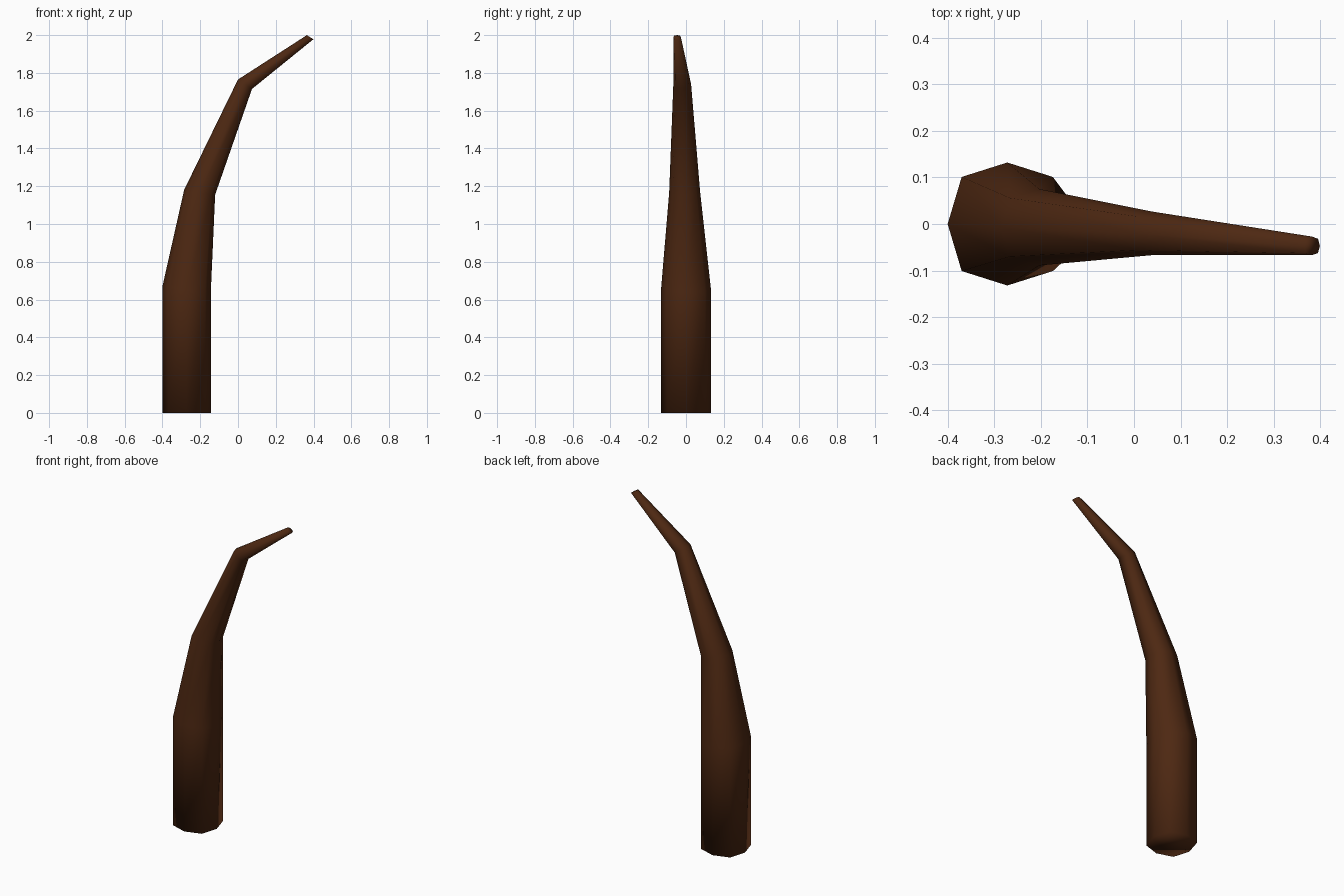
import bpy, bmesh
from mathutils import Vector

if "Cube" in bpy.data.objects:
    bpy.data.objects.remove(bpy.data.objects["Cube"])

# Rings along the horn: centre, half-width vector in the bend plane, half-depth along y
RINGS = [
    ((-0.272, 0.0, 0.0), (0.128, 0, 0.0), 0.132),
    ((-0.272, 0.0, 0.655), (0.128, 0, -0.015), 0.132),
    ((-0.203, -0.007, 1.168), (0.082, 0, -0.013), 0.082),
    ((0.037, -0.02, 1.74), (0.037, 0, -0.025), 0.047),
    ((0.382, -0.047, 1.989), (0.017, 0, -0.011), 0.02),
]
D = 0.765  # diagonal corners sit slightly outside a true circle
OCTAGON = [(1, 0), (D, D), (0, 1), (-D, D), (-1, 0), (-D, -D), (0, -1), (D, -D)]

# Curved, tapering eight-sided horn with closed ends
bm = bmesh.new()
loops = []
for centre, side, depth in RINGS:
    c, s, d = Vector(centre), Vector(side), Vector((0, depth, 0))
    loops.append([bm.verts.new(c + s * u + d * v) for u, v in OCTAGON])
for a, b in zip(loops, loops[1:]):
    for i in range(8):
        j = (i + 1) % 8
        bm.faces.new((a[i], a[j], b[j], b[i]))
bm.faces.new(loops[0][::-1])
bm.faces.new(loops[-1])
bmesh.ops.recalc_face_normals(bm, faces=bm.faces)
for f in bm.faces:
    f.smooth = True

mesh = bpy.data.meshes.new("horn")
bm.to_mesh(mesh)
bm.free()
horn = bpy.data.objects.new("horn", mesh)
bpy.context.collection.objects.link(horn)

# Dark brown
brown = bpy.data.materials.new("dark_brown")
brown.diffuse_color = (0.075, 0.021, 0.006, 1)
brown.use_nodes = True
brown.node_tree.nodes["Principled BSDF"].inputs["Base Color"].default_value = brown.diffuse_color
mesh.materials.append(brown)
